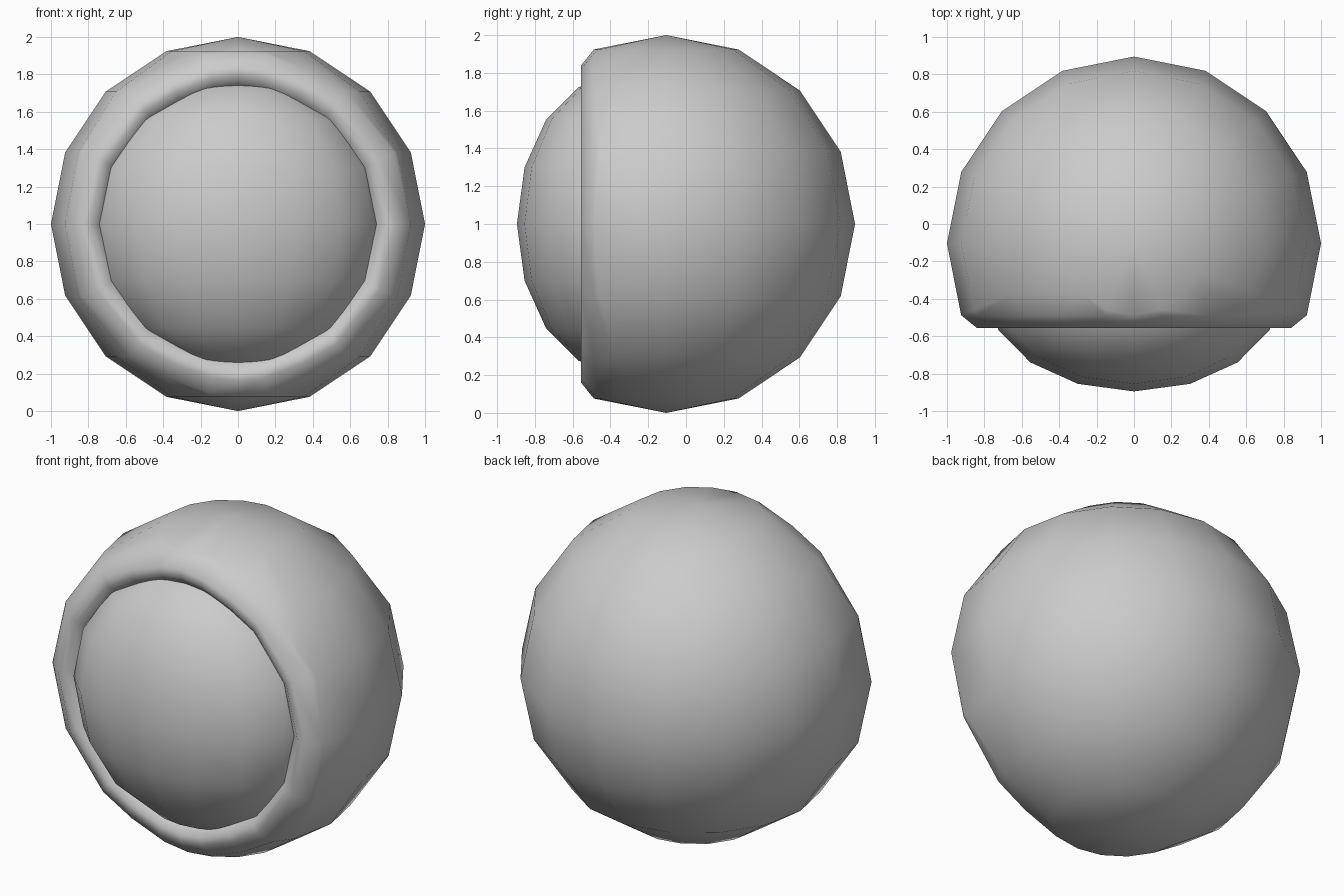
import bpy, bmesh
from mathutils import Matrix, Vector

if "Cube" in bpy.data.objects:
    bpy.data.objects.remove(bpy.data.objects["Cube"])

CY = -0.105          # depth of the shell centre
CUT = -0.488         # plane where the front is opened


def finish(bm, name):
    bmesh.ops.recalc_face_normals(bm, faces=bm.faces)
    for f in bm.faces:
        f.smooth = True
    me = bpy.data.meshes.new(name)
    bm.to_mesh(me)
    bm.free()
    ob = bpy.data.objects.new(name, me)
    bpy.context.collection.objects.link(ob)
    return ob


def ball(radii, centre):
    bm = bmesh.new()
    m = Matrix.Translation(centre) @ Matrix.Diagonal((*radii, 1))
    bmesh.ops.create_uvsphere(bm, u_segments=16, v_segments=8, radius=1, matrix=m)
    return bm


# Outer shell: sphere opened at the front
bm = ball((1, 1, 1), (0, CY, 1))
bmesh.ops.bisect_plane(bm, geom=bm.verts[:] + bm.edges[:] + bm.faces[:], dist=0.002,
                       plane_co=(0, CUT, 0), plane_no=(0, -1, 0), clear_outer=True)
bmesh.ops.remove_doubles(bm, verts=bm.verts, dist=0.01)
edges = [e for e in bm.edges if len(e.link_faces) == 1]
base = 1.0
# Rolled rim: (scale of opening, depth)
for scale, y in ((0.91, -0.555), (0.86, -0.555), (0.80, -0.51), (0.77, -0.42)):
    geom = bmesh.ops.extrude_edge_only(bm, edges=edges)["geom"]
    edges = [g for g in geom if isinstance(g, bmesh.types.BMEdge)]
    for v in (g for g in geom if isinstance(g, bmesh.types.BMVert)):
        k = scale / base
        v.co = Vector((v.co.x * k, y, 1 + (v.co.z - 1) * k))
    base = scale
finish(bm, "outer_shell")

# Domed front lens set in the opening
finish(ball((0.784, 0.53, 0.784), (0, -0.365, 1)), "front_dome")
